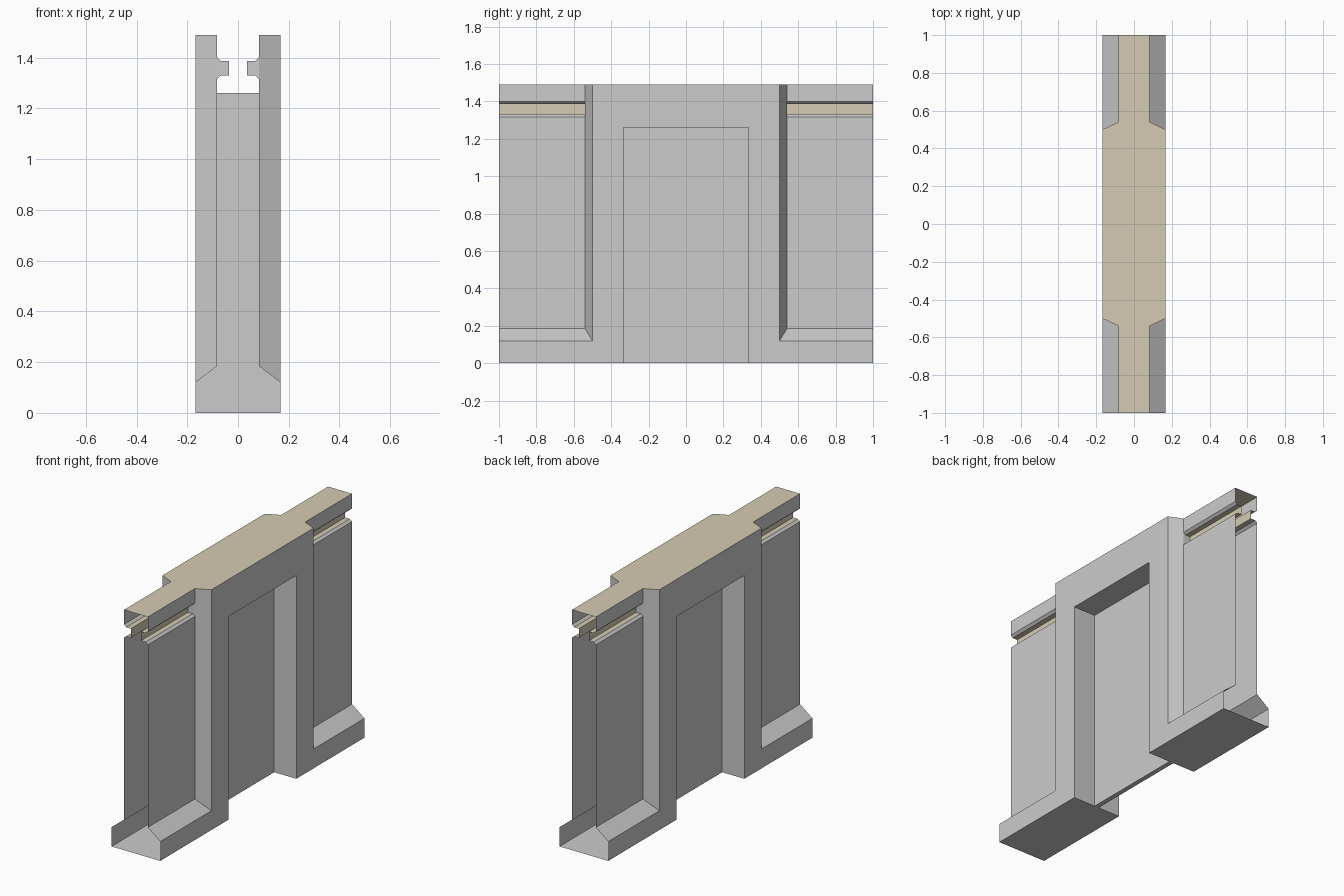
import bpy, bmesh
from mathutils import Vector

if "Cube" in bpy.data.objects:
    bpy.data.objects.remove(bpy.data.objects["Cube"])

HALF, INNER, GROOVE = 0.167, 0.082, 0.035   # half thicknesses
BLOCK, SLANT, END = 0.50, 0.54, 1.0         # stations along y
DOOR, DOOR_TOP, TOP = 0.333, 1.26, 1.49

beige = bpy.data.materials.new("beige")
beige.diffuse_color = (0.66, 0.60, 0.45, 1)
beige.use_nodes = True
beige.node_tree.nodes["Principled BSDF"].inputs["Base Color"].default_value = beige.diffuse_color


def mirrored_part(name, faces, material=None):
    """One quadrant of faces (points, outward hint), mirrored in x and y."""
    bm = bmesh.new()
    for pts, out in faces:
        f = bm.faces.new([bm.verts.new(p) for p in pts])
        f.normal_update()
        if f.normal.dot(Vector(out)) < 0:
            f.normal_flip()
    bmesh.ops.remove_doubles(bm, verts=bm.verts[:], dist=1e-4)
    me = bpy.data.meshes.new(name)
    bm.to_mesh(me)
    bm.free()
    ob = bpy.data.objects.new(name, me)
    bpy.context.collection.objects.link(ob)
    mod = ob.modifiers.new("mirror", 'MIRROR')
    mod.use_axis = (True, True, False)
    if material:
        me.materials.append(material)
    return ob


def strip(a, b, out):
    """Run a profile edge (x, z, y start) out to the wall end."""
    (x0, z0, y0), (x1, z1, y1) = a, b
    return ([(x0, y0, z0), (x0, END, z0), (x1, END, z1), (x1, y1, z1)], out)


side, up, down = (1, 0, 0), (0, 0, 1), (0, 0, -1)

# Grey shell: base, sloped plinth, thin wall with chamfered groove lips
lower = [(HALF, 0, DOOR), (HALF, 0.12, DOOR)]
plinth = [(HALF, 0.12, BLOCK), (INNER, 0.185, SLANT), (INNER, 1.317, SLANT),
          (0.067, 1.33, SLANT)]
lip = [(0.067, 1.386, SLANT), (INNER, 1.40, SLANT), (INNER, TOP, SLANT)]
shell = [strip(a, b, side) for prof in (lower, plinth, lip)
         for a, b in zip(prof, prof[1:])]

# Door block face, slanted return and the groove's closed end
shell += [
    ([(HALF, DOOR, 0.12), (HALF, BLOCK, 0.12), (HALF, BLOCK, TOP), (HALF, DOOR, TOP)], side),
    ([(HALF, 0, DOOR_TOP), (HALF, DOOR, DOOR_TOP), (HALF, DOOR, TOP), (HALF, 0, TOP)], side),
    ([(HALF, BLOCK, 0.12), (INNER, SLANT, 0.185), (INNER, SLANT, TOP), (HALF, BLOCK, TOP)], (1, 1, 0)),
    ([(GROOVE, SLANT, 1.33), (0.067, SLANT, 1.33), (INNER, SLANT, 1.317),
      (INNER, SLANT, 1.40), (0.067, SLANT, 1.386), (GROOVE, SLANT, 1.386)], (0, 1, 0)),
    # underside, door reveal and lintel
    ([(0, DOOR, 0), (HALF, DOOR, 0), (HALF, END, 0), (0, END, 0)], down),
    ([(0, DOOR, 0), (HALF, DOOR, 0), (HALF, DOOR, DOOR_TOP), (0, DOOR, DOOR_TOP)], (0, -1, 0)),
    ([(0, 0, DOOR_TOP), (HALF, 0, DOOR_TOP), (HALF, DOOR, DOOR_TOP), (0, DOOR, DOOR_TOP)], down),
]
mirrored_part("wall_shell", shell)

# Beige top surface
mirrored_part("wall_top", [([(0, 0, TOP), (HALF, 0, TOP), (HALF, BLOCK, TOP),
                             (INNER, SLANT, TOP), (INNER, END, TOP), (0, END, TOP)], up)], beige)

# Beige groove lining
mirrored_part("groove_lining", [
    strip((0.067, 1.33, SLANT), (GROOVE, 1.33, SLANT), up),
    strip((GROOVE, 1.33, SLANT), (GROOVE, 1.386, SLANT), side),
    strip((GROOVE, 1.386, SLANT), (0.067, 1.386, SLANT), down)], beige)

# Thin door panel set in the middle of the opening
bpy.ops.mesh.primitive_cube_add(size=1, location=(0, 0, DOOR_TOP / 2))
door = bpy.context.object
door.name = "door_panel"
door.scale = (0.03, 2 * DOOR, DOOR_TOP)
